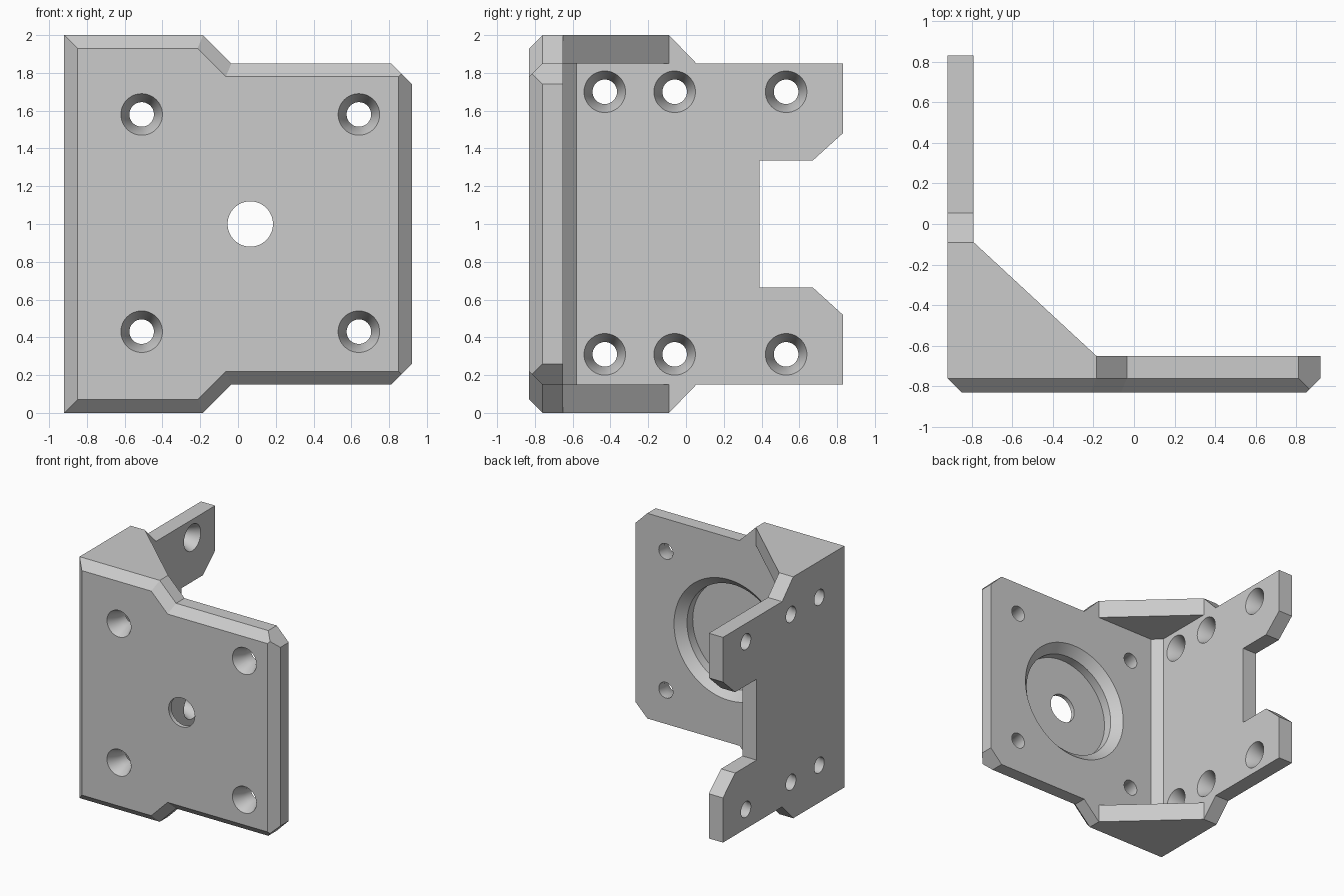
import bpy, bmesh
from math import cos, sin, tau, radians
from mathutils import Vector

if "Cube" in bpy.data.objects:
    bpy.data.objects.remove(bpy.data.objects["Cube"])

grey = bpy.data.materials.new("plain grey")
grey.use_nodes = True
grey.diffuse_color = (0.6, 0.6, 0.6, 1)
grey.node_tree.nodes["Principled BSDF"].inputs["Base Color"].default_value = grey.diffuse_color


def loft(bm, rings):
    """Closed solid through a stack of matching rings."""
    loops = [[bm.verts.new(p) for p in ring] for ring in rings]
    n = len(loops[0])
    faces = [bm.faces.new(loops[0]), bm.faces.new(loops[-1])]
    for a, b in zip(loops, loops[1:]):
        faces += [bm.faces.new((a[i], a[(i + 1) % n], b[(i + 1) % n], b[i])) for i in range(n)]
    bmesh.ops.recalc_face_normals(bm, faces=faces)


def finish(name, bm):
    mesh = bpy.data.meshes.new(name)
    bm.to_mesh(mesh)
    bm.free()
    mesh.materials.append(grey)
    obj = bpy.data.objects.new(name, mesh)
    bpy.context.collection.objects.link(obj)
    return obj


def solid(name, rings):
    bm = bmesh.new()
    loft(bm, rings)
    return finish(name, bm)


def mirror_z(half):
    """Complete an outline that is symmetric about mid height."""
    return half + [(u, 2 - z) for u, z in reversed(half)]


def combine(target, tool, operation):
    mod = target.modifiers.new(operation, "BOOLEAN")
    mod.operation, mod.solver, mod.object = operation, "EXACT", tool
    bpy.context.view_layer.objects.active = target
    bpy.ops.object.modifier_apply(modifier=mod.name)
    bpy.data.objects.remove(tool)


# Front plate with bevelled front rim and clipped far corners
outline = mirror_z([(-0.92, 0), (-0.185, 0), (-0.035, 0.15), (0.92, 0.15)])
inset = mirror_z([(-0.85, 0.07), (-0.214, 0.07), (-0.064, 0.22), (0.85, 0.22)])
bm = bmesh.new()
loft(bm, [[(x, y, z) for x, z in shape]
          for shape, y in ((outline, -0.65), (outline, -0.76), (inset, -0.83))])
for z, side in ((1.85, 1), (0.15, -1)):
    cut = bmesh.ops.bisect_plane(bm, geom=bm.verts[:] + bm.edges[:] + bm.faces[:],
                                 plane_co=(0.81, 0, z), plane_no=Vector((1, 0, side)),
                                 clear_outer=True)
    edges = [e for e in cut["geom_cut"] if isinstance(e, bmesh.types.BMEdge)]
    bmesh.ops.contextual_create(bm, geom=edges)
bmesh.ops.recalc_face_normals(bm, faces=bm.faces[:])
bracket = finish("bracket", bm)

# Side plate with open notch at the back
side = mirror_z([(-0.70, 0), (-0.09, 0), (0.055, 0.15), (0.83, 0.15),
                 (0.83, 0.52), (0.67, 0.665), (0.39, 0.665)])
combine(bracket, solid("side_plate", [[(x, y, z) for y, z in side] for x in (-0.92, -0.79)]), "UNION")

# Triangular gussets at top and bottom
gusset = [(-0.85, -0.70), (-0.185, -0.70), (-0.185, -0.65), (-0.79, -0.09), (-0.85, -0.09)]
for low, high in ((0, 0.15), (1.85, 2)):
    combine(bracket, solid("gusset", [[(x, y, z) for x, y in gusset] for z in (low, high)]), "UNION")

# Sloped strip in the inner corner
strip = [(-0.85, -0.70), (-0.72, -0.70), (-0.72, -0.65), (-0.79, -0.58), (-0.85, -0.58)]
combine(bracket, solid("corner_strip", [[(x, y, z) for x, y in strip] for z in (0.1, 1.9)]), "UNION")


def bore(bm, axis, u, z, profile, n=48):
    """Round cutter; profile lists (radius, position along axis)."""
    rings = []
    for r, t in profile:
        pts = [(u + r * cos(tau * i / n), z + r * sin(tau * i / n)) for i in range(n)]
        rings.append([(t, a, b) if axis == "x" else (a, t, b) for a, b in pts])
    loft(bm, rings)


# Countersunk screw holes, centre hole and round recess
bm = bmesh.new()
for z in (0.43, 1.58):
    for x in (-0.51, 0.64):
        bore(bm, "y", x, z, [(0.119, -0.85), (0.065, -0.73), (0.065, -0.6)])
for z in (0.31, 1.70):
    for y in (-0.43, -0.06, 0.53):
        bore(bm, "x", y, z, [(0.119, -0.77), (0.065, -0.89), (0.065, -0.95)])
bore(bm, "y", 0.065, 1, [(0.12, -0.9), (0.12, -0.795), (0.43, -0.795),
                         (0.43, -0.72), (0.52, -0.63)], 96)
combine(bracket, finish("hole_cutters", bm), "DIFFERENCE")

# Smooth bores, crisp edges
bpy.ops.object.select_all(action="DESELECT")
bracket.select_set(True)
bpy.context.view_layer.objects.active = bracket
bpy.ops.object.shade_smooth_by_angle(angle=radians(30))
